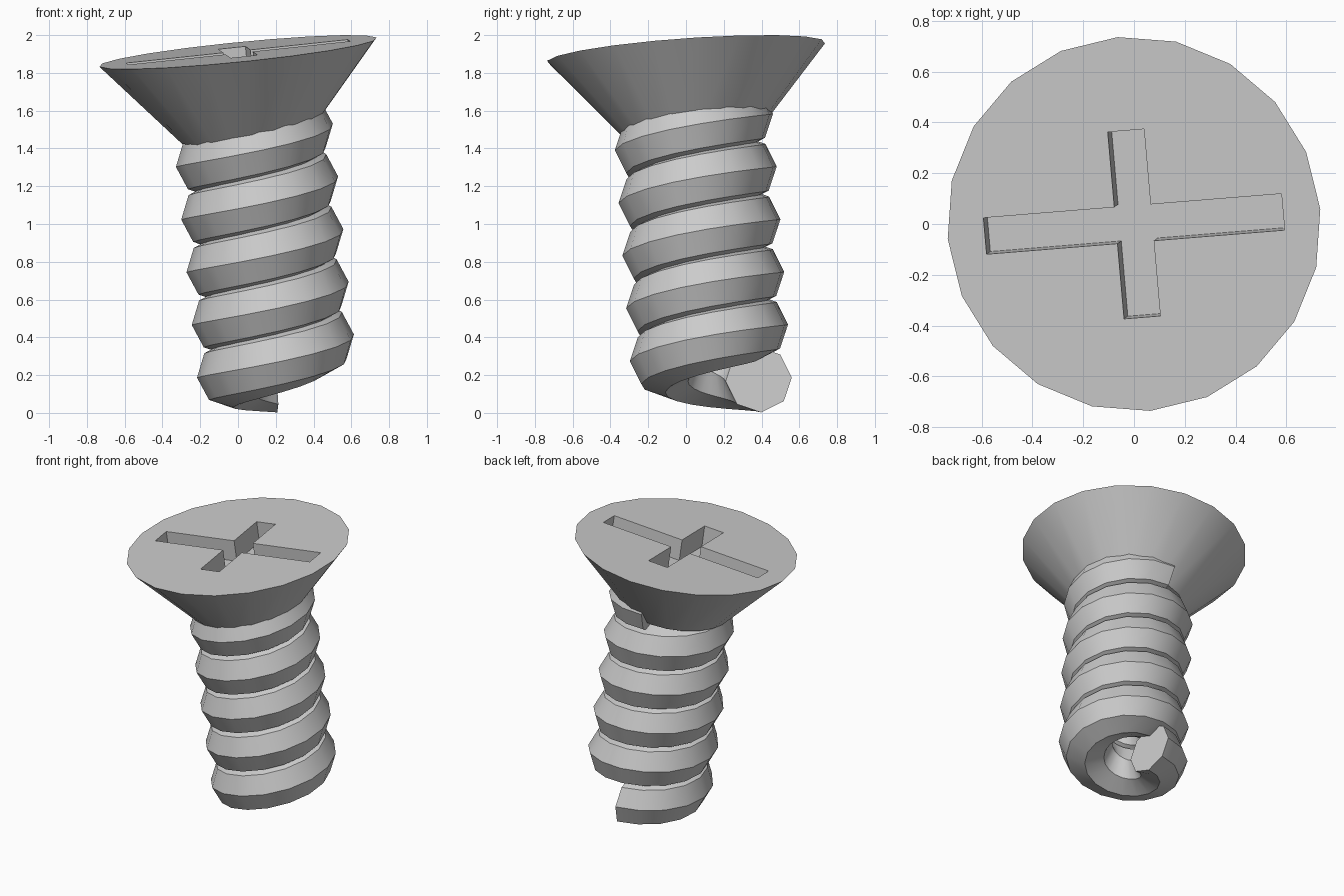
import bpy, bmesh, math
from mathutils import Matrix, Vector

if "Cube" in bpy.data.objects:
    bpy.data.objects.remove(bpy.data.objects["Cube"])

# Tilted frame of the whole screw: origin at the centre of the head's top face
w = Vector((-0.10, -0.0715, 1)).normalized()
u = Vector((math.cos(math.radians(5)), math.sin(math.radians(5)), 0))
u = (u - w * u.dot(w)).normalized()
v = w.cross(u)
FRAME = Matrix((u, v, w)).transposed().to_4x4()
FRAME.translation = (0, 0, 1.91)


def make(name, bm):
    bmesh.ops.recalc_face_normals(bm, faces=bm.faces[:])
    bm.transform(FRAME)
    mesh = bpy.data.meshes.new(name)
    bm.to_mesh(mesh)
    bm.free()
    ob = bpy.data.objects.new(name, mesh)
    bpy.context.collection.objects.link(ob)
    return ob


def activate(ob):
    bpy.ops.object.select_all(action='DESELECT')
    ob.select_set(True)
    bpy.context.view_layer.objects.active = ob


def ring(bm, r, z, n=20):
    return [bm.verts.new((r * math.cos(math.tau * i / n), r * math.sin(math.tau * i / n), z))
            for i in range(n)]


def bridge(bm, a, b):
    n = len(a)
    for i in range(n):
        bm.faces.new((a[i], a[(i + 1) % n], b[(i + 1) % n], b[i]))


# Countersunk head
bm = bmesh.new()
top, low = ring(bm, 0.74, 0), ring(bm, 0.345, -0.452)
bridge(bm, low, top)
bm.faces.new(top)
bm.faces.new(low[::-1])
head = make("head", bm)

# Cross-shaped driver slot, cut from the head
HL, HS, HW, DEPTH = 0.592, 0.37, 0.072, 0.15
quarter = [(HL, -HW), (HL, HW), (HW, HW), (HW, HS), (-HW, HS), (-HW, HW)]
outline = quarter + [(-x, -y) for x, y in quarter]
bm = bmesh.new()
a = [bm.verts.new((x, y, -DEPTH)) for x, y in outline]
b = [bm.verts.new((x, y, 0.1)) for x, y in outline]
bridge(bm, a, b)
bm.faces.new(a[::-1])
bm.faces.new(b)
slot = make("slot_cutter", bm)
slot.hide_render = True
cut = head.modifiers.new("slot", 'BOOLEAN')
cut.operation, cut.solver, cut.object = 'DIFFERENCE', 'EXACT', slot
activate(head)
bpy.ops.object.modifier_apply(modifier="slot")
bpy.data.objects.remove(slot)

# Threaded shank: octagon swept along five right-handed turns
R, r, PITCH, START, STEPS, TURNS = 0.25, 0.176, 0.281, -1.766, 16, 5
bm = bmesh.new()
rings = []
for s in range(STEPS * TURNS + 1):
    t = math.pi / 2 + math.tau * s / STEPS
    z = START + PITCH * s / STEPS
    loop = []
    for k in range(8):
        p = math.tau * k / 8
        rad = R + r * math.cos(p)
        loop.append(bm.verts.new((0.038 + rad * math.cos(t), 0.008 + rad * math.sin(t),
                                  z + r * math.sin(p))))
    rings.append(loop)
for a, b in zip(rings, rings[1:]):
    bridge(bm, a, b)
bm.faces.new(rings[0][::-1])
bm.faces.new(rings[-1])
thread = make("thread", bm)

for ob in (head, thread):
    activate(ob)
    bpy.ops.object.shade_smooth_by_angle(angle=math.radians(30))
